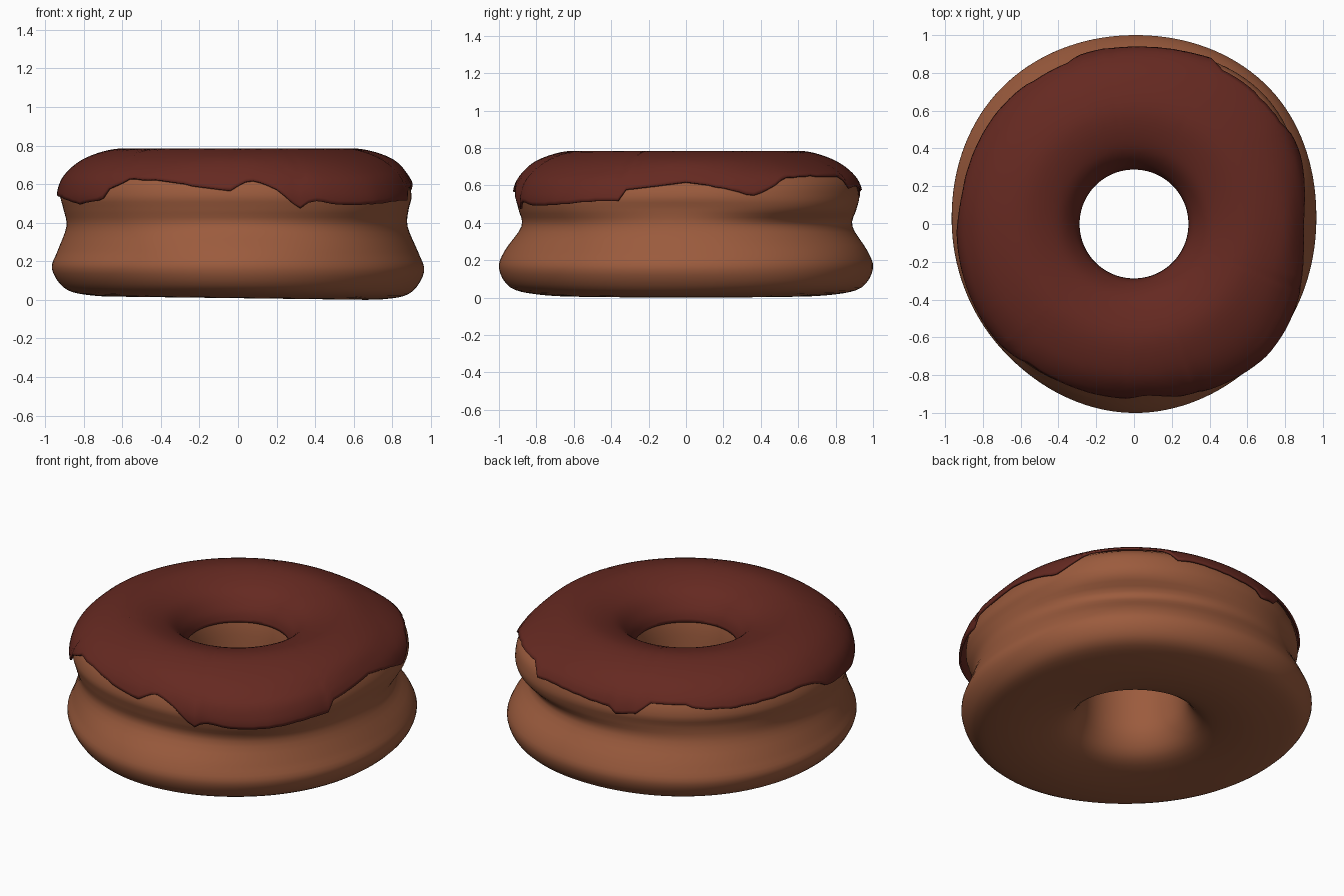
import bpy, bmesh, math
from mathutils import Vector

if "Cube" in bpy.data.objects:
    bpy.data.objects.remove(bpy.data.objects["Cube"])

SEG = 144

# radii every 45 degrees (0 = +x): lower bulge, waist, upper bulge
LOW = [.965, 1.015, 1.0, 1.005, .965, .965, 1.0, .975]
WAIST = [.88, .885, .89, .915, .89, .90, .88, .90]
UP = [.90, .97, .925, .925, .92, .935, .91, .95]

# ragged lower edge of the icing: (angle, height)
EDGE = [(0, .61), (13, .58), (22, .54), (27, .57), (34, .63), (45, .64), (62, .635), (64, .58),
        (72, .59), (85, .58), (98, .56), (100, .53), (108, .55), (112, .61), (125, .61), (128, .59),
        (140, .58), (155, .59), (170, .60), (178, .58), (183, .54), (195, .53), (210, .50),
        (222, .52), (225, .57), (233, .62), (245, .61), (258, .58), (268, .56), (271, .60),
        (276, .61), (282, .57), (288, .50), (291, .47), (293, .52), (303, .50), (315, .505),
        (330, .52), (338, .52), (340, .57), (350, .59), (360, .61)]


def catmull(a, b, c, d, t):
    return .5 * (2 * b + (c - a) * t + (2 * a - 5 * b + 4 * c - d) * t * t
                 + (3 * b - a - 3 * c + d) * t ** 3)


def radial(table, deg):
    f = deg / 45
    i = int(f)
    return catmull(*[table[(i + k) % 8] for k in (-1, 0, 1, 2)], f - i)


def edge_height(deg):
    for (a, za), (b, zb) in zip(EDGE, EDGE[1:]):
        if a <= deg <= b:
            return za + (zb - za) * (deg - a) / (b - a)
    return .6


def section(deg, steps):
    """Closed dough cross-section (r, z) starting in the hole and running under to the outside."""
    lo, wa, up = (radial(t, deg) for t in (LOW, WAIST, UP))
    pts = [(.29, .42), (.29, .30), (.31, .16), (.40, .05), (.60, .011), (.80, .018),
           (lo - .06, .055), (lo, .155), (lo - .03, .25), (wa, .38), (up - .015, .47),
           (up, .545), (up - .035, .64), (.78, .725), (.60, .77), (.42, .725), (.33, .64), (.30, .55)]
    pts = [Vector(p) for p in pts]
    n = len(pts)
    return [catmull(*[pts[(i + k) % n] for k in (-1, 0, 1, 2)], s / steps)
            for i in range(n) for s in range(steps)]


def icing_section(deg):
    """Part of the cross-section above the icing edge, pushed outward."""
    curve = section(deg, 20)
    cut = edge_height(deg)
    start = next(i for i in range(9 * 20, 14 * 20) if curve[i].y >= cut)
    end = next(i for i in range(15 * 20, len(curve)) if curve[i].y <= .57)
    # the icing hangs away from the dough at the front right
    flare = .005 + .025 * max(0, 1 - abs(deg - 315) / 35)
    out = []
    for k in range(33):
        i = round(start + (end - start) * k / 32)
        t = (curve[i + 1] - curve[i - 1]).normalized()
        push = .015 + flare * max(0, 1 - k / 8)
        out.append(curve[i] + Vector((t.y, -t.x)) * push)
    return out


def ring_object(name, sections, closed, color):
    bm = bmesh.new()
    rings = []
    for j, sec in enumerate(sections):
        a = 2 * math.pi * j / SEG
        ring = []
        for r, z in sec:
            x, y = r * math.cos(a), r * math.sin(a)
            ring.append(bm.verts.new((x, y, z - .013 * x * max(0, 1 - z / .4))))
        rings.append(ring)
    m = len(rings[0])
    for j in range(SEG):
        p, q = rings[j], rings[(j + 1) % SEG]
        for i in range(m if closed else m - 1):
            k = (i + 1) % m
            bm.faces.new((p[i], q[i], q[k], p[k]))
    bmesh.ops.recalc_face_normals(bm, faces=bm.faces)
    mesh = bpy.data.meshes.new(name)
    bm.to_mesh(mesh)
    bm.free()
    obj = bpy.data.objects.new(name, mesh)
    bpy.context.collection.objects.link(obj)
    mat = bpy.data.materials.new(name + "_color")
    mat.diffuse_color = (*color, 1)
    mat.use_nodes = True
    mat.node_tree.nodes["Principled BSDF"].inputs["Base Color"].default_value = mat.diffuse_color
    mesh.materials.append(mat)
    bpy.ops.object.select_all(action='DESELECT')
    obj.select_set(True)
    bpy.context.view_layer.objects.active = obj
    bpy.ops.object.shade_smooth_by_angle(angle=math.radians(40))
    return obj


angles = [360 * j / SEG for j in range(SEG)]

# lumpy dough ring
ring_object("dough", [section(d, 4) for d in angles], True, (.33, .105, .047))

# chocolate icing shell with a ragged edge
icing = ring_object("icing", [icing_section(d) for d in angles], False, (.13, .022, .015))
shell = icing.modifiers.new("thickness", 'SOLIDIFY')
shell.thickness = .012
shell.offset = -1
